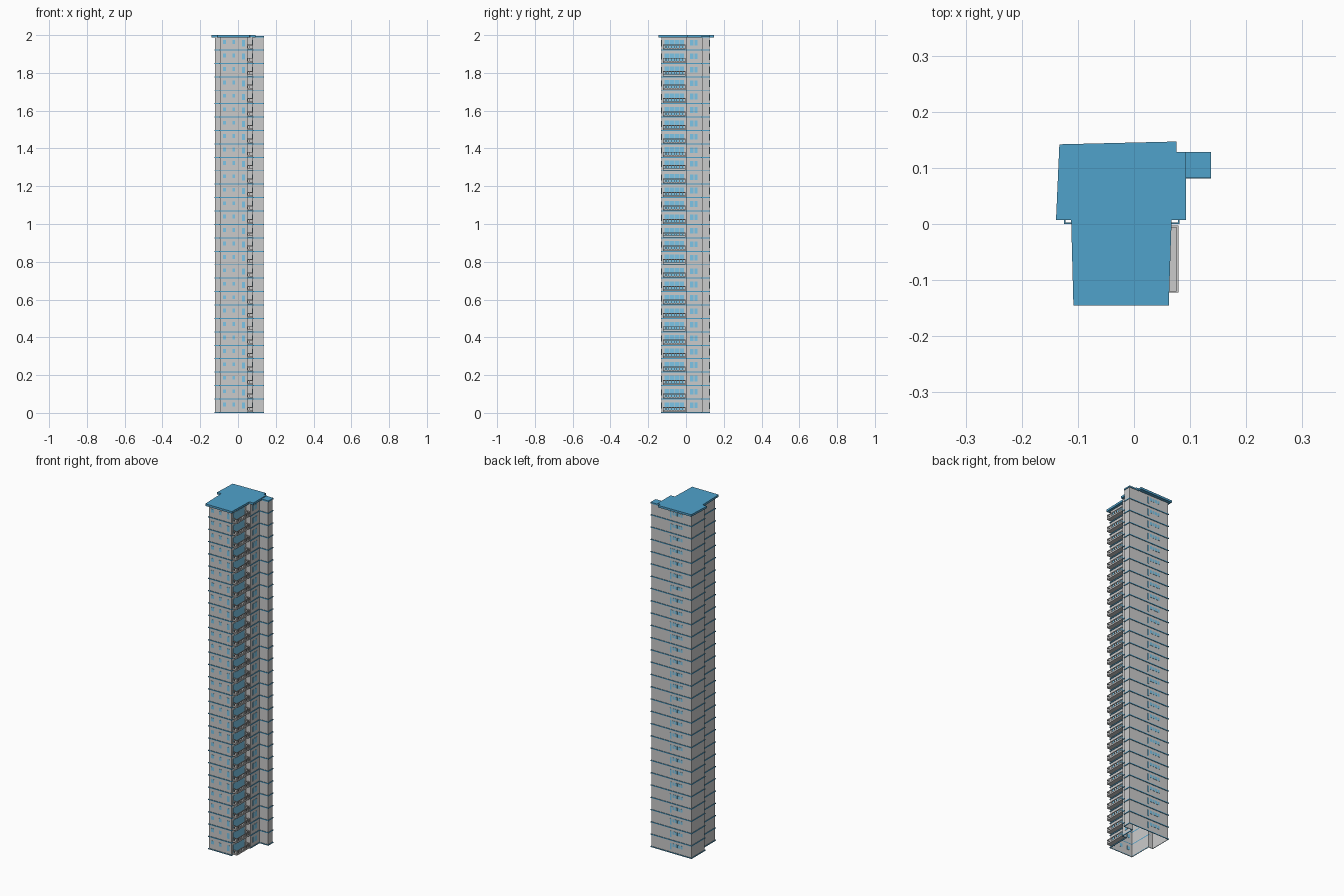
import bpy, bmesh
from mathutils import Vector

if "Cube" in bpy.data.objects:
    bpy.data.objects.remove(bpy.data.objects["Cube"])

FLOORS = 28
H = 1.99 / FLOORS


def material(name, rgb):
    m = bpy.data.materials.new(name)
    m.diffuse_color = (*rgb, 1)
    m.use_nodes = True
    m.node_tree.nodes["Principled BSDF"].inputs["Base Color"].default_value = m.diffuse_color
    return m


BLUE = material("trim_blue", (0.08, 0.36, 0.6))
GLASS = material("window_blue", (0.2, 0.56, 0.8))

# counter-clockwise wall footprint
WALL = [(-0.095, -0.13), (0.049, -0.13), (0.049, 0.003), (0.078, 0.003), (0.078, 0.084),
        (0.134, 0.084), (0.134, 0.125), (-0.122, 0.125), (-0.122, 0.003), (-0.095, 0.003)]
ROOF = [(-0.108, -0.145), (0.062, -0.145), (0.067, 0.007), (0.093, 0.007), (0.093, 0.082),
        (0.093, 0.128), (0.076, 0.128), (0.076, 0.147), (-0.133, 0.142), (-0.139, 0.007), (-0.112, 0.007)]


def offset(poly, d):
    pts = [Vector(p) for p in poly]
    out = []
    for i, p in enumerate(pts):
        a = (p - pts[i - 1]).normalized()
        b = (pts[(i + 1) % len(pts)] - p).normalized()
        out.append(p + d * (Vector((a.y, -a.x)) + Vector((b.y, -b.x))))
    return out


def finish(name, bm, mat=None, repeat=1):
    me = bpy.data.meshes.new(name)
    bm.to_mesh(me)
    bm.free()
    ob = bpy.data.objects.new(name, me)
    bpy.context.collection.objects.link(ob)
    if mat:
        me.materials.append(mat)
    if repeat > 1:
        arr = ob.modifiers.new("floors", 'ARRAY')
        arr.count = repeat
        arr.use_relative_offset = False
        arr.use_constant_offset = True
        arr.constant_offset_displace = (0, 0, H)
    return ob


def loft(bm, loops, closed=False):
    rings = [[bm.verts.new(p) for p in lp] for lp in loops]
    pairs = list(zip(rings, rings[1:])) + ([(rings[-1], rings[0])] if closed else [])
    for lo, hi in pairs:
        n = len(lo)
        for i in range(n):
            j = (i + 1) % n
            bm.faces.new((lo[i], lo[j], hi[j], hi[i]))
    return rings


def at(poly, z):
    return [(p[0], p[1], z) for p in poly]


def prism(name, poly, z0, z1, mat=None, repeat=1):
    bm = bmesh.new()
    lo, hi = loft(bm, [at(poly, z0), at(poly, z1)])
    bm.faces.new(lo[::-1])
    bm.faces.new(hi)
    return finish(name, bm, mat, repeat)


def box(bm, x0, x1, y0, y1, z0, z1):
    vs = bmesh.ops.create_cube(bm, size=1)["verts"]
    for v in vs:
        v.co = ((x0, x1)[v.co.x > 0], (y0, y1)[v.co.y > 0], (z0, z1)[v.co.z > 0])


# hollow wall shell, open at the bottom
bm = bmesh.new()
loft(bm, [at(WALL, 0), at(WALL, 1.99)])
finish("walls", bm)

# blue band round every storey
bm = bmesh.new()
outer = offset(WALL, 0.003)
loft(bm, [at(WALL, 0), at(outer, 0), at(outer, 0.005), at(WALL, 0.005)], closed=True)
finish("floor_band", bm, BLUE, FLOORS)

# overhanging roof slab and the shaft cap
prism("roof", ROOF, 1.988, 2.0, BLUE)
prism("shaft_cap", [(0.07, 0.082), (0.137, 0.082), (0.137, 0.128), (0.07, 0.128)], 1.987, 1.995, BLUE)

# windows of one storey, repeated upward
bm = bmesh.new()
e = 0.0012
for x0, x1, z0, z1 in [(-0.08, -0.063, 0.034, 0.054), (-0.03, -0.015, 0.034, 0.054), (0.022, 0.036, 0.022, 0.054)]:
    box(bm, x0, x1, -0.13 - e, -0.13 + e, z0, z1)
box(bm, 0.006, 0.014, 0.125 - e, 0.125 + e, 0.02, 0.056)
for i in range(4):
    x = -0.066 + i * 0.017
    box(bm, x, x + 0.014, 0.125 - e, 0.125 + e, 0.038, 0.056)
for y in (0.022, 0.044):
    box(bm, 0.078 - e, 0.078 + e, y, y + 0.018, 0.025, 0.055)
for i in range(4):
    y = -0.115 + i * 0.027
    box(bm, 0.049 - e, 0.049 + e, y, y + 0.024, 0.008, 0.056)
finish("windows", bm, GLASS, FLOORS)

# balcony: slab, rails and balusters on three sides
bm = bmesh.new()
X0, X1, Y0, Y1, T = 0.049, 0.079, -0.128, -0.003, 0.003
Y0 = -0.122
box(bm, X0, X1, Y0, Y1, 0.005, 0.011)
for z0, z1 in ((0.011, 0.014), (0.027, 0.032)):
    box(bm, X1 - T, X1, Y0, Y1, z0, z1)
    for y in (Y0, Y1 - T):
        box(bm, X0, X1 - T, y, y + T, z0, z1)
for i in range(9):
    y = Y0 + i * (Y1 - Y0 - T) / 8
    box(bm, X1 - T, X1, y, y + T, 0.014, 0.027)
for y in (Y0, Y1 - T):
    for x in (X0, 0.061):
        box(bm, x, x + T, y, y + T, 0.014, 0.027)
finish("balconies", bm, None, FLOORS)
